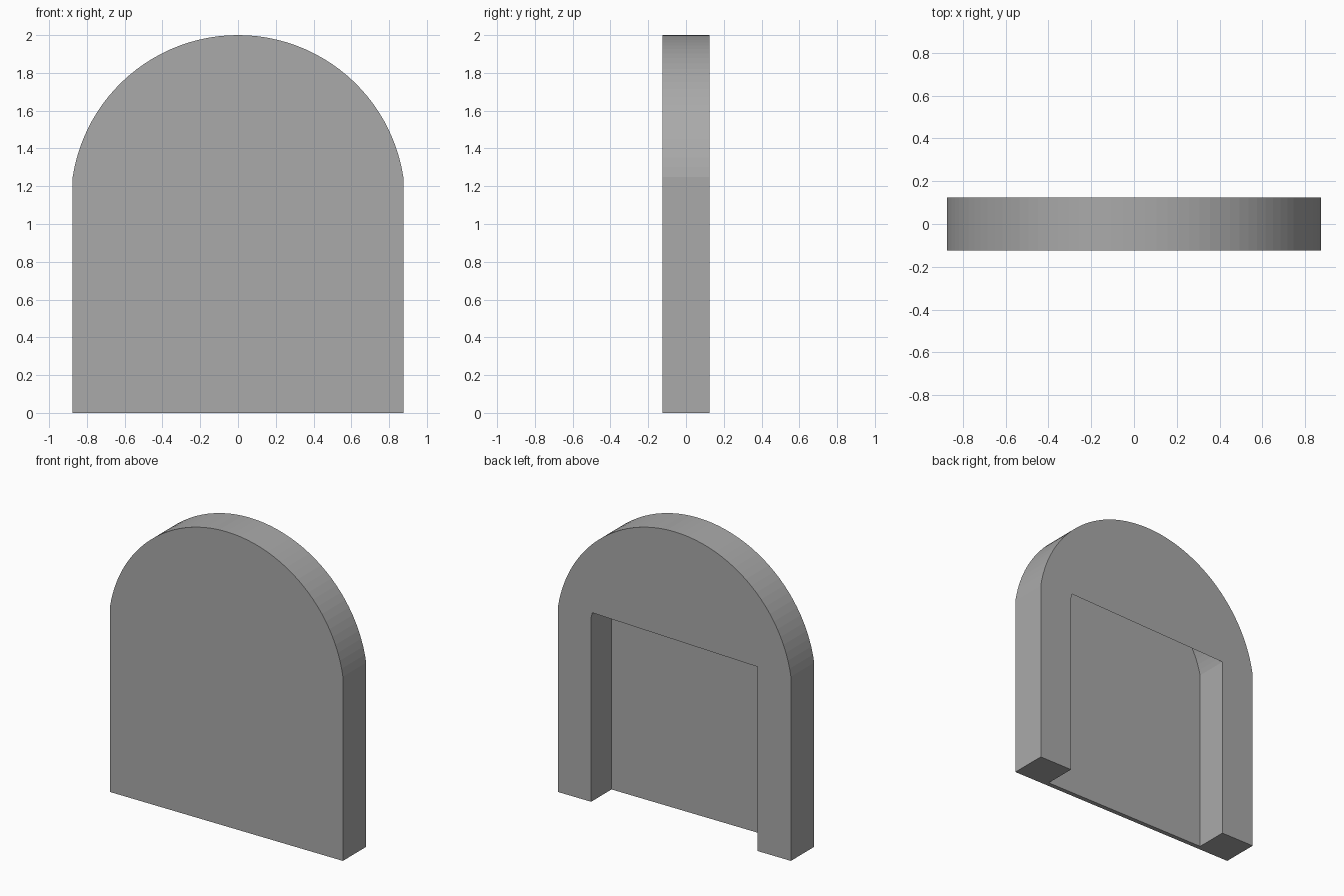
import bpy, bmesh, math

if "Cube" in bpy.data.objects:
    bpy.data.objects.remove(bpy.data.objects["Cube"])

SEGMENTS = 48
FRONT, BACK = -0.125, 0.125
FLOOR = -0.094          # inner face of the thin front panel


def arch(half_width, spring, top):
    """Arched outline (x, z) from lower left, over the top, to lower right."""
    rise = top - spring
    r = (half_width ** 2 + rise ** 2) / (2 * rise)
    a = math.asin(half_width / r)
    pts = [(-half_width, 0)]
    for i in range(SEGMENTS + 1):
        t = -a + 2 * a * i / SEGMENTS
        pts.append((r * math.sin(t), top - r + r * math.cos(t)))
    return pts + [(half_width, 0)]


def face(bm, points):
    bm.faces.new([bm.verts.new(p) for p in points])


def sheet(bm, outline, y):
    face(bm, [(x, y, z) for x, z in outline])


def band(bm, outline, y0, y1):
    for (xa, za), (xb, zb) in zip(outline, outline[1:]):
        face(bm, [(xa, y0, za), (xa, y1, za), (xb, y1, zb), (xb, y0, zb)])


outer = arch(0.875, 1.25, 2.0)
inner = arch(0.625, 1.25, 1.75)
bm = bmesh.new()

# Front panel and outer rim
sheet(bm, outer[::-1], FRONT)
band(bm, outer, FRONT, BACK)

# Hollow: arched walls and recessed panel
band(bm, inner[::-1], FLOOR, BACK)
sheet(bm, inner, FLOOR)

# Back face, closing the arch above the straight-topped opening
opening = [inner[-1], inner[-2], inner[-3], inner[1], inner[0]]
sheet(bm, outer + opening, BACK)

# Underside of the U-shaped footprint
foot = [(-0.875, FRONT), (0.875, FRONT), (0.875, BACK), (0.625, BACK),
        (0.625, FLOOR), (-0.625, FLOOR), (-0.625, BACK), (-0.875, BACK)]
face(bm, [(x, y, 0) for x, y in foot[::-1]])

bmesh.ops.remove_doubles(bm, verts=bm.verts, dist=0.0001)
for f in bm.faces:
    f.normal_update()
    c = f.calc_center_median()
    # Face the front panel, back and underside outward
    if len(f.verts) > 4:
        n = f.normal
        want = -1 if (c.y < FLOOR - 0.01 and abs(n.y) > 0.9) else 1
        if abs(n.y) > 0.9 and n.y * want < 0 or n.z > 0.9:
            f.normal_flip()
    # Rim faces point away from the arch centre, hollow faces toward it
    elif abs(f.normal.y) < 0.1:
        dx, dz = c.x, max(c.z - 1.11, 0)
        out = f.normal.x * dx + f.normal.z * dz
        on_rim = min(v.co.y for v in f.verts) < FLOOR - 0.01
        if (out > 0) != on_rim:
            f.normal_flip()

mesh = bpy.data.meshes.new("arched_panel")
bm.to_mesh(mesh)
bm.free()
panel = bpy.data.objects.new("arched_panel", mesh)
bpy.context.collection.objects.link(panel)

grey = bpy.data.materials.new("mid_grey")
grey.diffuse_color = (0.4, 0.4, 0.4, 1)
grey.use_nodes = True
grey.node_tree.nodes["Principled BSDF"].inputs["Base Color"].default_value = grey.diffuse_color
mesh.materials.append(grey)
